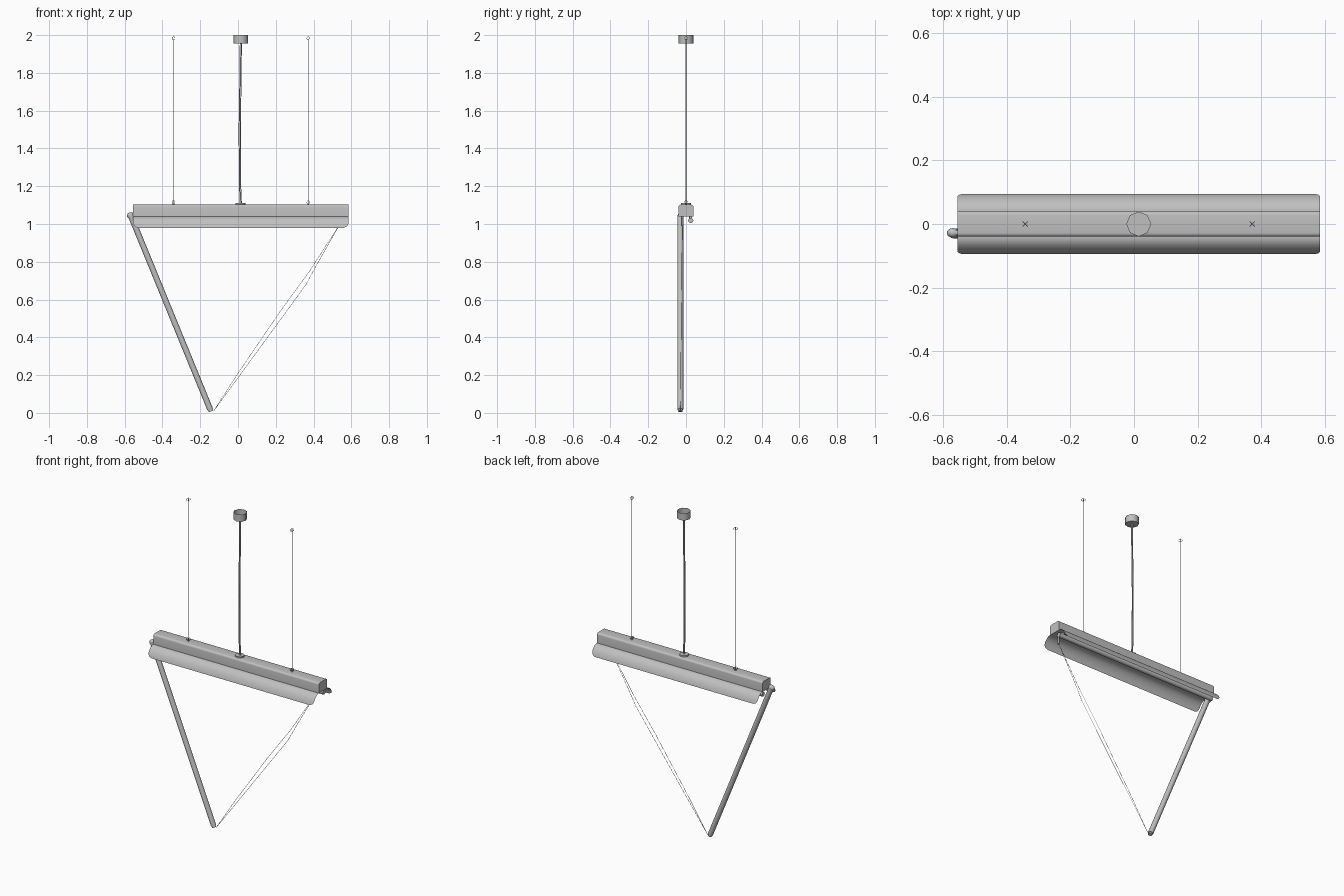
import bpy, bmesh, math
from mathutils import Vector

if "Cube" in bpy.data.objects:
    bpy.data.objects.remove(bpy.data.objects["Cube"])


def material(name, v):
    m = bpy.data.materials.new(name)
    m.diffuse_color = (v, v, v, 1)
    m.use_nodes = True
    m.node_tree.nodes["Principled BSDF"].inputs["Base Color"].default_value = m.diffuse_color
    return m


GREY = material("satin grey", 0.53)


def make(name, bm, mat, smooth=True):
    me = bpy.data.meshes.new(name)
    bm.to_mesh(me)
    bm.free()
    ob = bpy.data.objects.new(name, me)
    bpy.context.collection.objects.link(ob)
    me.materials.append(mat)
    if smooth:
        bpy.ops.object.select_all(action='DESELECT')
        ob.select_set(True)
        bpy.context.view_layer.objects.active = ob
        bpy.ops.object.shade_smooth_by_angle(angle=math.radians(50))
    return ob


def rod(name, a, b, r, mat=GREY, sides=12):
    """Capped cylinder between two points."""
    a, b = Vector(a), Vector(b)
    bm = bmesh.new()
    bmesh.ops.create_cone(bm, cap_ends=True, segments=sides, radius1=r, radius2=r,
                          depth=(b - a).length)
    rot = (b - a).to_track_quat('Z', 'Y').to_matrix()
    bmesh.ops.rotate(bm, verts=bm.verts, matrix=rot)
    bmesh.ops.translate(bm, verts=bm.verts, vec=(a + b) / 2)
    return make(name, bm, mat)


def wire(name, pts, r, mat=GREY):
    """Thin cable along a path."""
    cu = bpy.data.curves.new(name, 'CURVE')
    cu.dimensions = '3D'
    cu.bevel_depth = r
    cu.bevel_resolution = 1
    cu.use_fill_caps = True
    sp = cu.splines.new('POLY')
    sp.points.add(len(pts) - 1)
    for p, co in zip(sp.points, pts):
        p.co = (*co, 1)
    for s in cu.splines:
        s.use_smooth = True
    cu.materials.append(mat)
    ob = bpy.data.objects.new(name, cu)
    bpy.context.collection.objects.link(ob)


X0, X1 = -0.555, 0.585

# Housing: extruded profile with rounded top edges
bm = bmesh.new()
prof = [(-.04, 1.04), (.04, 1.04)]
for cy, a0 in ((.028, 0), (-.028, 90)):
    for i in range(5):
        a = math.radians(a0 + 22.5 * i)
        prof.append((cy + .012 * math.cos(a), 1.09 + .012 * math.sin(a)))
f = bm.faces.new([bm.verts.new((X0, y, z)) for y, z in prof])
ext = bmesh.ops.extrude_face_region(bm, geom=[f])
bmesh.ops.translate(bm, verts=[v for v in ext['geom'] if isinstance(v, bmesh.types.BMVert)],
                    vec=(X1 - X0, 0, 0))
bmesh.ops.recalc_face_normals(bm, faces=bm.faces)
make("housing", bm, GREY)

# Curved shade wings with rounded lower corners
for side, label in ((-1, "front"), (1, "back")):
    bm = bmesh.new()
    rows = []
    n, rc, tmax = 14, 0.025, math.radians(72)
    for i in range(n + 1):
        t = tmax * i / n
        y = .04 + .055 * math.sin(t) / math.sin(tmax)
        z = 1.04 - .06 * (1 - math.cos(t)) / (1 - math.cos(tmax))
        d = max(0, rc - .08 * (1 - i / n))
        inset = rc - math.sqrt(rc * rc - d * d)
        rows.append([bm.verts.new((x, side * y, z)) for x in (X0 + inset, X1 - inset)])
    for a, b in zip(rows, rows[1:]):
        q = [a[0], a[1], b[1], b[0]]
        bm.faces.new(q if side < 0 else q[::-1])
    bm.normal_update()
    if sum(f.normal.z for f in bm.faces) < 0:
        bmesh.ops.reverse_faces(bm, faces=bm.faces)
    make(label + "_shade_wing", bm, GREY)

# Fixed horizontal tube under the housing, with holders
rod("horizontal_tube", (X0 + .005, .025, 1.018), (X1 - .01, .025, 1.018), .014)
for x in (X0 + .03, X1 - .04):
    rod("tube_holder", (x, .025, 1.018), (x, .025, 1.045), .008, sides=8)

# Swinging tube, with end cap, rounded pivot head and pin
top, end = Vector((-.568, -.03, 1.045)), Vector((-.143, -.03, .008))
way = (end - top).normalized()
rod("swinging_tube", top, end - way * .010, .0155)
rod("tube_end_cap", end - way * .010, end, .012)
bm = bmesh.new()
bmesh.ops.create_uvsphere(bm, u_segments=16, v_segments=10, radius=1)
bmesh.ops.scale(bm, verts=bm.verts, vec=(.019, .015, .017))
bmesh.ops.translate(bm, verts=bm.verts, vec=(-.569, -.028, 1.044))
make("pivot_head", bm, GREY)
rod("pivot_pin", (-.575, -.028, 1.052), (-.545, -.028, 1.052), .008, sides=8)

# Slack pair of wires from the swinging tube to the far end
low, high = (-.130, -.03, .008), (.54, -.02, 1.0)
mids = (((0, .21), (.225, .54), (.375, .745)),
        ((.2, .46), (.36, .68), (.42, .79)))
for mid in mids:
    pts = [low] + [(x, -.03 + .01 * z, z) for x, z in mid] + [high]
    wire("slack_wire", pts, .001)
rod("wire_anchor", (.54, -.02, .99), (.54, -.02, 1.045), .006, sides=8)

# Suspension wires with crossed eyelets at both ends
for x in (-.341, .372):
    rod("suspension_wire", (x, 0, 1.1), (x, 0, 1.98), .0015, sides=6)
    rod("wire_socket", (x, 0, 1.1), (x, 0, 1.106), .005, sides=8)
    for z in (1.115, 1.983):
        for a in (45, 135):
            c, s = math.cos(math.radians(a)), math.sin(math.radians(a))
            ring = [(x + .011 * c * math.cos(t), .011 * s * math.cos(t), z + .009 * math.sin(t))
                    for t in (math.tau * i / 10 for i in range(11))]
            wire("eyelet", ring, .001)

# Ceiling cup, open at the top
bm = bmesh.new()
bmesh.ops.create_cone(bm, cap_ends=True, segments=8, radius1=.039, radius2=.039, depth=.044)
bmesh.ops.translate(bm, verts=bm.verts, vec=(.015, 0, 1.978))
bm.normal_update()
bmesh.ops.delete(bm, geom=[f for f in bm.faces if f.normal.z > .9], context='FACES_ONLY')
make("ceiling_cup", bm, GREY)

# Power cable pair and its collar
rod("cable_collar", (.013, 0, 1.1), (.013, 0, 1.11), .027, sides=8)
for dx in (-.003, .003):
    wire("power_cable", [(.015 + dx, 0, 1.105), (.011 + dx, 0, 1.2), (.009 + dx, 0, 1.5),
                         (.012 + dx, 0, 1.7), (.015 + dx, 0, 1.957)], .003)
